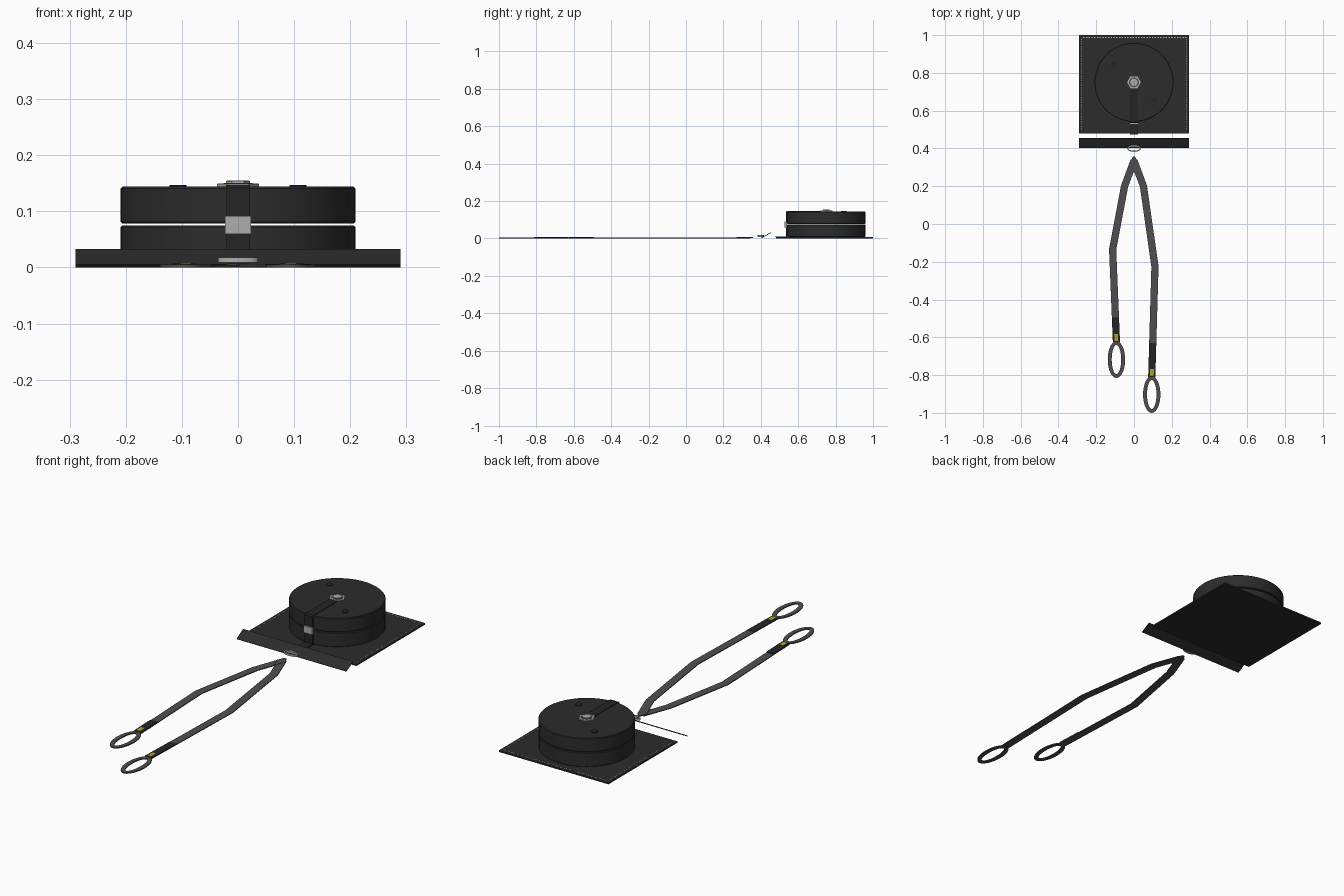
import bpy, bmesh, math
from mathutils import Vector

if "Cube" in bpy.data.objects:
    bpy.data.objects.remove(bpy.data.objects["Cube"])


def material(name, rgb):
    m = bpy.data.materials.new(name)
    m.diffuse_color = (*rgb, 1)
    m.use_nodes = True
    m.node_tree.nodes["Principled BSDF"].inputs["Base Color"].default_value = m.diffuse_color
    return m


BLACK = material("black", (0.025, 0.025, 0.025))
DARK = material("dark_webbing", (0.018, 0.018, 0.018))
GREY = material("grey_webbing", (0.078, 0.078, 0.082))
STEEL = material("steel", (0.42, 0.42, 0.42))
WHITE = material("white_thread", (0.5, 0.5, 0.5))
YELLOW = material("yellow_thread", (0.45, 0.36, 0.02))


def finish(name, bm, mat, smooth=False):
    bmesh.ops.recalc_face_normals(bm, faces=bm.faces)
    me = bpy.data.meshes.new(name)
    bm.to_mesh(me)
    bm.free()
    me.materials.append(mat)
    ob = bpy.data.objects.new(name, me)
    bpy.context.collection.objects.link(ob)
    if smooth:
        bpy.ops.object.select_all(action='DESELECT')
        ob.select_set(True)
        bpy.context.view_layer.objects.active = ob
        bpy.ops.object.shade_smooth_by_angle(angle=math.radians(35))
    return ob


def add_box(bm, lo, hi):
    vs = bmesh.ops.create_cube(bm, size=1)["verts"]
    for v in vs:
        v.co = [(a + b) / 2 + c * (b - a) for a, b, c in zip(lo, hi, v.co)]


def box(name, lo, hi, mat):
    bm = bmesh.new()
    add_box(bm, lo, hi)
    return finish(name, bm, mat)


def lathe(name, profile, center, mat, sides, sx=1.0, sy=1.0, closed=False):
    """Spin (radius, z) points; sx and sy stretch them, closed gives a ring."""
    bm = bmesh.new()
    rows = []
    for r, z in profile:
        rows.append([bm.verts.new((center[0] + sx * r * math.cos(2 * math.pi * i / sides),
                                   center[1] + sy * r * math.sin(2 * math.pi * i / sides), z))
                     for i in range(sides)])
    pairs = list(zip(rows, rows[1:])) + ([(rows[-1], rows[0])] if closed else [])
    for a, b in pairs:
        for i in range(sides):
            j = (i + 1) % sides
            bm.faces.new((a[i], a[j], b[j], b[i]))
    if not closed:
        bm.faces.new(rows[0])
        bm.faces.new(rows[-1])
    return finish(name, bm, mat, smooth=sides > 8)


def oval_ring(name, center, rx, ry, w, z0, z1, mat):
    """Flat oval ring of even band width w."""
    bm = bmesh.new()
    n = 40
    rows = []
    for k, z in ((0, z0), (0, z1), (w, z1), (w, z0)):
        rows.append([bm.verts.new((center[0] + (rx - k) * math.cos(2 * math.pi * i / n),
                                   center[1] + (ry - k) * math.sin(2 * math.pi * i / n), z))
                     for i in range(n)])
    for a, b in zip(rows, rows[1:] + rows[:1]):
        for i in range(n):
            j = (i + 1) % n
            bm.faces.new((a[i], a[j], b[j], b[i]))
    return finish(name, bm, mat, True)


def band(name, path, width, z0, z1, mat):
    """Flat webbing following a path seen from above, with mitred bends."""
    bm = bmesh.new()
    pts = [Vector(p) for p in path]
    rows = []
    for i, p in enumerate(pts):
        dirs = [(b - a).normalized() for a, b in zip(pts, pts[1:])]
        d1, d2 = dirs[max(i - 1, 0)], dirs[min(i, len(dirs) - 1)]
        t = (d1 + d2).normalized()
        side = Vector((-t.y, t.x)) * width / 2 / max(t.dot(d1), 0.5)
        rows.append([bm.verts.new((*(p + s * side), z))
                     for s, z in ((1, z0), (1, z1), (-1, z1), (-1, z0))])
    for a, b in zip(rows, rows[1:]):
        for i in range(4):
            j = (i + 1) % 4
            bm.faces.new((a[i], a[j], b[j], b[i]))
    bm.faces.new(rows[0])
    bm.faces.new(rows[-1])
    return finish(name, bm, mat)


def side_profile(name, outline, half, mat):
    """Extrude a (y, z) outline across x."""
    bm = bmesh.new()
    f = bm.faces.new([bm.verts.new((-half, y, z)) for y, z in outline])
    ex = bmesh.ops.extrude_face_region(bm, geom=[f])["geom"]
    for v in ex:
        if isinstance(v, bmesh.types.BMVert):
            v.co.x = half
    return finish(name, bm, mat)


CY = 0.75  # disc centre along y

# Base sheet, its edge stitching and the tilted front flap
box("base_sheet", (-0.29, 0.48, 0), (0.29, 1.0, 0.007), BLACK)
bm = bmesh.new()
for i in range(38):
    t = -0.27 + i * 0.0146
    add_box(bm, (t, 0.986, 0.007), (t + 0.008, 0.989, 0.008))
    for s in (-0.277, 0.277):
        y = 0.50 + i * 0.0128
        add_box(bm, (s - 0.0013, y, 0.007), (s + 0.0013, y + 0.007, 0.008))
finish("edge_stitching", bm, WHITE)
side_profile("front_flap", [(0.402, 0.005), (0.405, 0.002), (0.455, 0.030), (0.453, 0.033)],
             0.29, BLACK)

# Two stacked discs with a narrow gap
for name, z0, z1 in (("lower_disc", 0.007, 0.075), ("upper_disc", 0.078, 0.144)):
    lathe(name, [(0.206, z0), (0.209, z0 + 0.003), (0.209, z1 - 0.003), (0.206, z1)],
          (0, CY), BLACK, 72)

# Small dots on top of the upper disc
for s, name in ((1, "right_dot"), (-1, "left_dot")):
    lathe(name, [(0.015, 0.144), (0.015, 0.147)], (s * 0.107, CY - s * 0.093), DARK, 20)

# Strap running over the disc and down its front edge to the sheet
side_profile("disc_strap",
             [(0.76, 0.144), (0.76, 0.147), (0.540, 0.147), (0.534, 0.142), (0.534, 0.012),
              (0.475, 0.012), (0.475, 0.007), (0.541, 0.007), (0.541, 0.144)], 0.021, DARK)
box("strap_buckle", (-0.023, 0.526, 0.060), (0.023, 0.537, 0.092), STEEL)

# Hex fastener in the middle
lathe("hex_flange", [(0.037, 0.144), (0.037, 0.149), (0.034, 0.150)], (0, CY), STEEL, 6)
lathe("hex_recess", [(0.026, 0.149), (0.026, 0.151)], (0, CY), GREY, 24)
lathe("hex_head", [(0.021, 0.150), (0.021, 0.154), (0.018, 0.155)], (0, CY), STEEL, 6)

# Metal pull ring in front of the flap
oval_ring("pull_ring", (0, 0.399), 0.036, 0.017, 0.007, 0.009, 0.018, STEEL)

# Long webbing arms, each with a doubled end, yellow stitching and a hand loop
arms = (("left", [(0, 0.335), (-0.05, 0.20), (-0.113, -0.135), (-0.093, -0.625)], 0.13, 0.0),
        ("right", [(0, 0.335), (0.05, 0.20), (0.111, -0.225), (0.094, -0.81)], 0.18, 0.002))
for name, path, doubled, lift in arms:
    band(name + "_arm", path, 0.038, lift, 0.004 + lift, GREY)
    end, bend = Vector(path[-1]), Vector(path[-2])
    up = (bend - end).normalized()
    band(name + "_doubled_end", [end, end + up * doubled], 0.0375, 0.003, 0.0072, DARK)
    band(name + "_yellow_stitch", [end + up * 0.005, end + up * 0.042], 0.02, 0.007, 0.009, YELLOW)
    oval_ring(name + "_hand_loop", (end.x, end.y - 0.0925), 0.046, 0.0975, 0.021, 0, 0.005, GREY)

# Cap where the two arms overlap at the tip
bm = bmesh.new()
f = bm.faces.new([bm.verts.new((x, y, 0.002)) for x, y in
                  ((-0.02, 0.325), (0, 0.27), (0.02, 0.325), (0.006, 0.357), (-0.006, 0.357))])
ex = bmesh.ops.extrude_face_region(bm, geom=[f])["geom"]
for v in ex:
    if isinstance(v, bmesh.types.BMVert):
        v.co.z = 0.007
finish("arm_tip", bm, GREY)
